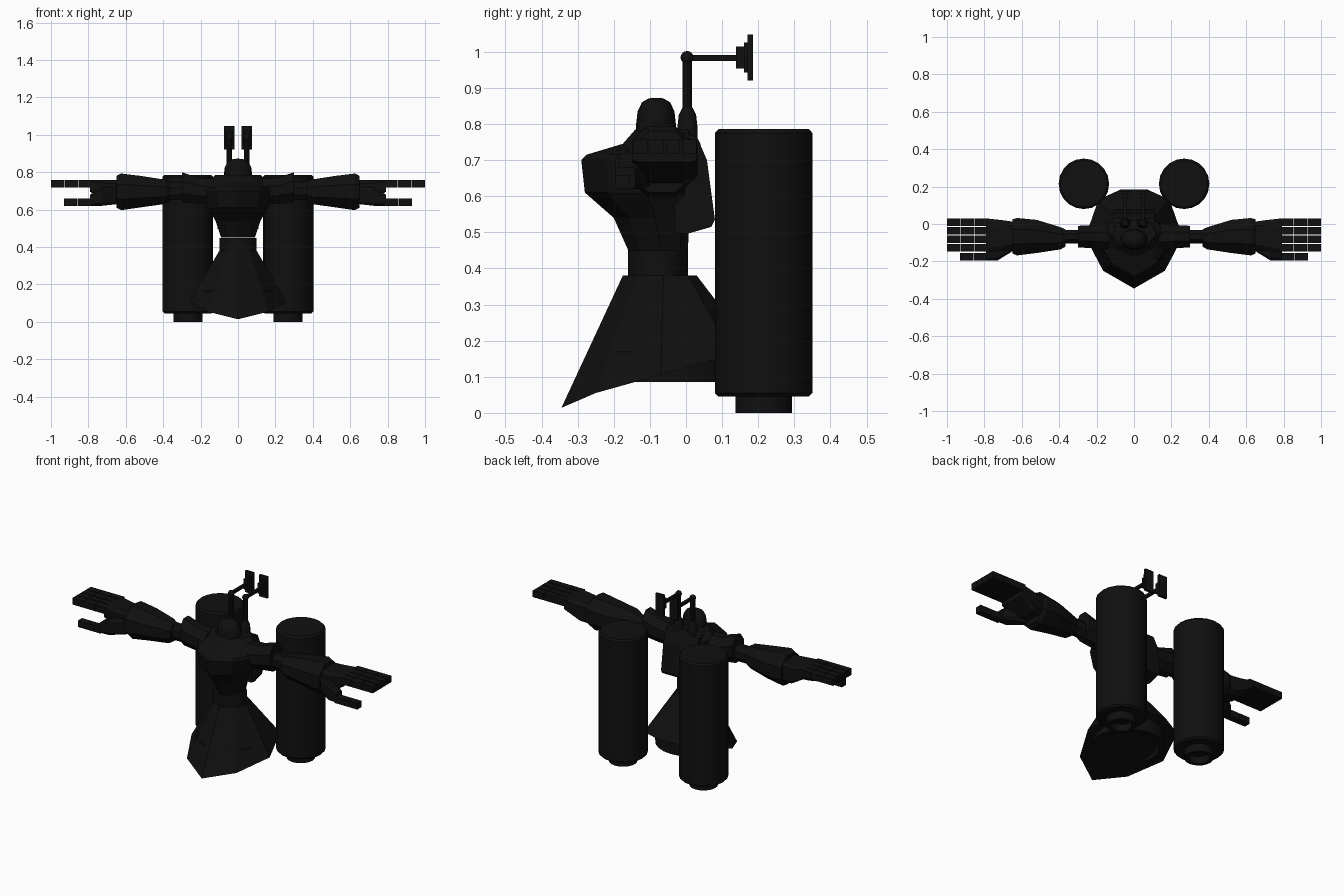
import bpy, bmesh, math
from mathutils import Vector

if "Cube" in bpy.data.objects:
    bpy.data.objects.remove(bpy.data.objects["Cube"])

black = bpy.data.materials.new("matte black")
black.diffuse_color = (0.005, 0.005, 0.005, 1)
black.use_nodes = True
black.node_tree.nodes["Principled BSDF"].inputs["Base Color"].default_value = black.diffuse_color


def finish(name, bm, smooth=None):
    bmesh.ops.recalc_face_normals(bm, faces=bm.faces)
    me = bpy.data.meshes.new(name)
    bm.to_mesh(me)
    bm.free()
    me.materials.append(black)
    ob = bpy.data.objects.new(name, me)
    bpy.context.collection.objects.link(ob)
    if smooth:
        bpy.ops.object.select_all(action='DESELECT')
        ob.select_set(True)
        bpy.context.view_layer.objects.active = ob
        bpy.ops.object.shade_smooth_by_angle(angle=math.radians(smooth))
    return ob


def loft(name, rings, smooth=None, caps=True):
    """Skin a list of equal-length point rings."""
    bm = bmesh.new()
    vs = [[bm.verts.new(p) for p in r] for r in rings]
    n = len(vs[0])
    for a, b in zip(vs, vs[1:]):
        for i in range(n):
            j = (i + 1) % n
            bm.faces.new((a[i], a[j], b[j], b[i]))
    if caps:
        bm.faces.new(vs[0])
        bm.faces.new(vs[-1])
    return finish(name, bm, smooth)


def lathe(name, cx, cy, profile, n=20, sx=1.0, smooth=35):
    """Profile of (radius, z) turned round a vertical axis."""
    rings = [[(cx + sx * r * math.cos(2 * math.pi * i / n),
               cy + r * math.sin(2 * math.pi * i / n), z) for i in range(n)]
             for r, z in profile]
    return loft(name, rings, smooth)


def box(name, x0, x1, y0, y1, z0, z1):
    return loft(name, [[(x, y0, z0), (x, y1, z0), (x, y1, z1), (x, y0, z1)]
                       for x in (x0, x1)])


def octagon(s, x, y0, y1, z0, z1, c=0.3):
    """Chamfered box section across the arm at distance x from the middle."""
    dy, dz = (y1 - y0) * c, (z1 - z0) * c
    return [(s * x, y, z) for y, z in (
        (y0 + dy, z0), (y1 - dy, z0), (y1, z0 + dz), (y1, z1 - dz),
        (y1 - dy, z1), (y0 + dy, z1), (y0, z1 - dz), (y0, z0 + dz))]


def prow_section(z, w, yf, yb):
    """Body section with a pointed front."""
    d = yb - yf
    half = [(0.62, 0.2), (1, 0.55), (0.72, 0.88), (0.3, 1)]
    right = [(w * a, yf + d * t, z) for a, t in half]
    return [(0, yf, z)] + right + [(-x, y, z) for x, y, z in reversed(right)]


# skirt: pointed front, hem rising toward the back
hem_half = [(0.165, -0.25), (0.26, -0.07), (0.19, 0.13), (0.07, 0.185)]
hem = [(x, y, 0.125 + 0.28 * y) for x, y in hem_half]
hem = [(0, -0.345, 0.014)] + hem + [(-x, y, z) for x, y, z in reversed(hem)]
loft("skirt", [prow_section(0.38, 0.1, -0.175, 0.03), hem])
lathe("skirt_inner_ring", 0, -0.055,
      [(0.17, 0.13), (0.17, 0.085), (0.2, 0.085), (0.2, 0.17)], 24)

# waist and torso
lathe("waist", 0, -0.078, [(0.083, 0.381), (0.083, 0.449)], 20, 1.2)
loft("torso", [prow_section(*r) for r in (
    (0.45, 0.09, -0.16, 0.005), (0.54, 0.12, -0.2, 0.01),
    (0.61, 0.16, -0.28, 0.03), (0.70, 0.19, -0.29, 0.045),
    (0.715, 0.19, -0.275, 0.045), (0.745, 0.17, -0.175, 0.04),
    (0.785, 0.12, -0.14, 0.02))])
back = [(-0.03, 0.5), (0.0, 0.495), (0.07, 0.515), (0.08, 0.535),
        (0.058, 0.70), (0.03, 0.765), (-0.03, 0.78)]
loft("back_plate", [[(x, y, z) for y, z in back] for x in (-0.11, 0.11)])

# head
lathe("head", 0, -0.083, [(0.055, 0.74), (0.055, 0.80), (0.051, 0.835),
                          (0.039, 0.86), (0.02, 0.871), (0.004, 0.872)], 16, 1.3)

for s, side in ((-1, "left"), (1, "right")):
    # thruster tanks with recessed nozzles
    tx, ty = s * 0.268, 0.215
    lathe(side + "_tank", tx, ty, [(0.125, 0.045), (0.135, 0.055),
                                   (0.135, 0.775), (0.125, 0.786)])
    lathe(side + "_nozzle", tx, ty, [(0.078, 0.05), (0.078, 0.0),
                                     (0.058, 0.0), (0.055, 0.04)])

    # arm
    loft(side + "_shoulder", [octagon(s, 0.13, -0.14, 0.0, 0.63, 0.765),
                              octagon(s, 0.21, -0.13, -0.005, 0.63, 0.77),
                              octagon(s, 0.30, -0.125, -0.01, 0.64, 0.80)])
    loft(side + "_upper_arm", [octagon(s, x, -0.105, -0.032, 0.65, 0.745)
                               for x in (0.28, 0.40)])
    loft(side + "_forearm", [octagon(s, 0.365, -0.12, -0.03, 0.645, 0.745),
                             octagon(s, 0.39, -0.135, -0.018, 0.63, 0.76),
                             octagon(s, 0.52, -0.155, 0.022, 0.612, 0.78),
                             octagon(s, 0.625, -0.168, 0.032, 0.597, 0.793),
                             octagon(s, 0.65, -0.158, 0.025, 0.61, 0.78)])

    # hand
    loft(side + "_palm", [octagon(s, 0.63, -0.13, 0.01, 0.635, 0.757, 0.15),
                          octagon(s, 0.70, -0.145, 0.02, 0.64, 0.757, 0.15),
                          octagon(s, 0.79, -0.148, 0.03, 0.695, 0.757, 0.1)])
    loft(side + "_thumb_base", [octagon(s, 0.64, -0.14, -0.09, 0.63, 0.72, 0.15),
                                octagon(s, 0.73, -0.195, -0.11, 0.62, 0.72, 0.15),
                                octagon(s, 0.79, -0.195, -0.14, 0.62, 0.68, 0.15)])
    for k in range(4):
        y = -0.147 + k * 0.0455
        for j, (a, b) in enumerate(((0.775, 0.85), (0.852, 0.925), (0.927, 1.0))):
            box(f"{side}_finger_{k}_{j}", s * a, s * b, y, y + 0.04, 0.718, 0.757)
    for j, (a, b) in enumerate(((0.78, 0.858), (0.86, 0.93))):
        box(f"{side}_thumb_{j}", s * a, s * b, -0.195, -0.155, 0.62, 0.658)

    # aerial with a rear panel
    ax = s * 0.047
    lathe(side + "_aerial_base", ax, 0.004, [(0.028, 0.74), (0.028, 0.79), (0.024, 0.825),
                                             (0.014, 0.845)], 12)
    lathe(side + "_aerial_mast", ax, 0.003, [(0.014, 0.83), (0.014, 0.985)], 10)
    bm = bmesh.new()
    bmesh.ops.create_uvsphere(bm, u_segments=12, v_segments=8, radius=0.018)
    bmesh.ops.translate(bm, verts=bm.verts, vec=Vector((ax, 0.003, 0.984)))
    finish(side + "_aerial_joint", bm, 40)
    box(side + "_aerial_boom", ax - 0.008, ax + 0.008, 0, 0.15, 0.975, 0.991)
    box(side + "_panel_hub", ax - 0.014, ax + 0.014, 0.138, 0.162, 0.953, 1.014)
    box(side + "_panel_back", ax - 0.02, ax + 0.02, 0.16, 0.172, 0.942, 1.026)
    box(side + "_panel", ax - 0.027, ax + 0.027, 0.17, 0.185, 0.92, 1.048)
